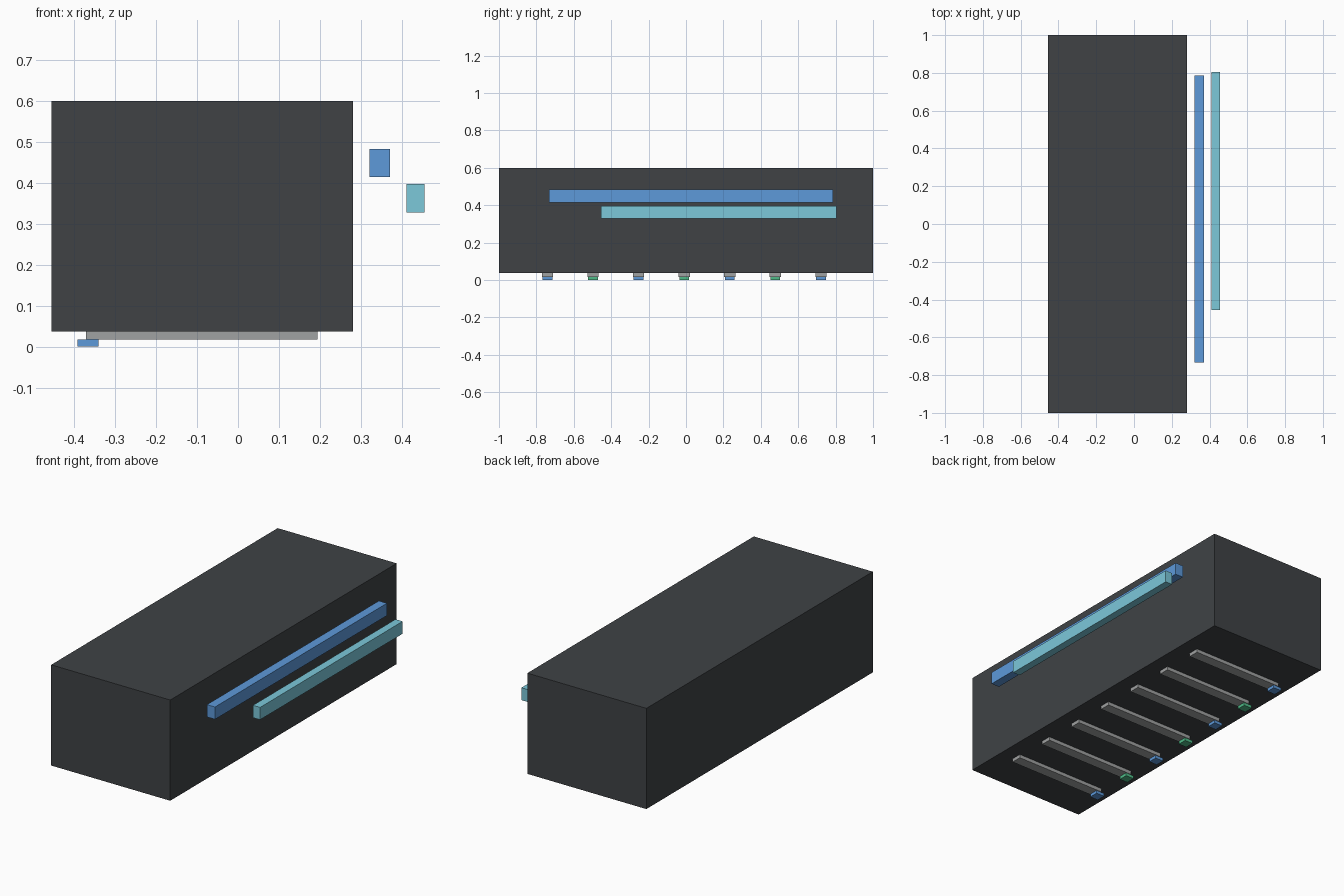
import bpy

if "Cube" in bpy.data.objects:
    bpy.data.objects.remove(bpy.data.objects["Cube"])


def material(name, color):
    mat = bpy.data.materials.new(name)
    mat.diffuse_color = (*color, 1)
    mat.use_nodes = True
    mat.node_tree.nodes["Principled BSDF"].inputs["Base Color"].default_value = mat.diffuse_color
    return mat


def box(name, x, y, z, mat=None):
    """Box spanning the given (min, max) range on each axis."""
    spans = (x, y, z)
    bpy.ops.mesh.primitive_cube_add(size=1, location=[(a + b) / 2 for a, b in spans])
    obj = bpy.context.object
    obj.name = name
    obj.scale = [b - a for a, b in spans]
    bpy.ops.object.transform_apply(location=False, rotation=False, scale=True)
    if mat:
        obj.data.materials.append(mat)
    return obj


dark = material("dark_casing", (0.05, 0.055, 0.06))
blue = material("blue", (0.11, 0.32, 0.70))
cyan = material("cyan", (0.20, 0.58, 0.70))
green = material("green", (0.08, 0.50, 0.25))
grey = material("grey", (0.35, 0.36, 0.36))

# Main casing
box("casing", (-0.455, 0.281), (-1, 1), (0.037, 0.6), dark)

# Floating side bars
box("upper_side_bar", (0.321, 0.371), (-0.733, 0.786), (0.414, 0.483), blue)
box("lower_side_bar", (0.411, 0.455), (-0.455, 0.804), (0.328, 0.397), cyan)

# Underside slats, each with a small coloured foot at its left end
for i in range(7):
    y = -0.741 + i * 0.2437
    box(f"slat_{i + 1}", (-0.371, 0.194), (y - 0.03, y + 0.03), (0.017, 0.037), grey)
    box(f"foot_{i + 1}", (-0.392, -0.341), (y - 0.026, y + 0.026), (0, 0.017),
        green if i % 2 else blue)
